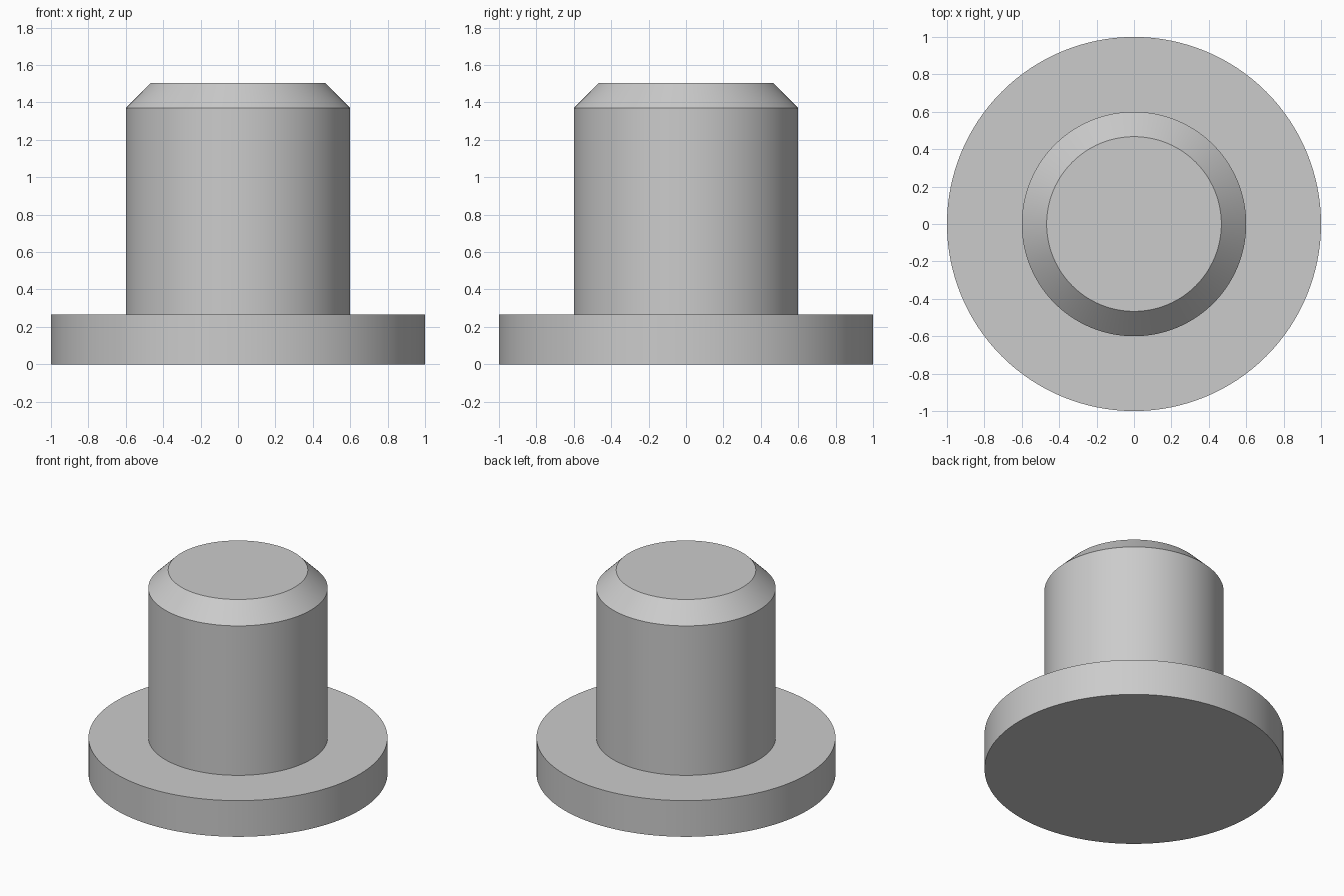
import bpy
import bmesh
import math

cube = bpy.data.objects.get("Cube")
if cube:
    bpy.data.objects.remove(cube, do_unlink=True)

# Plain grey metal
grey = bpy.data.materials.new("grey")
colour = (0.6, 0.6, 0.6, 1)
grey.use_nodes = True
grey.diffuse_color = colour
grey.node_tree.nodes["Principled BSDF"].inputs["Base Color"].default_value = colour

SEGMENTS = 128


def lathe(name, profile):
    """Revolve (radius, height) points around z, capping both ends."""
    bm = bmesh.new()
    rings = [[bm.verts.new((r * math.cos(a), r * math.sin(a), z))
              for a in (math.tau * i / SEGMENTS for i in range(SEGMENTS))]
             for r, z in profile]
    for low, high in zip(rings, rings[1:]):
        for i in range(SEGMENTS):
            j = (i + 1) % SEGMENTS
            bm.faces.new((low[i], low[j], high[j], high[i]))
    bm.faces.new(rings[0][::-1])
    bm.faces.new(rings[-1])
    mesh = bpy.data.meshes.new(name)
    bm.to_mesh(mesh)
    bm.free()
    mesh.materials.append(grey)
    obj = bpy.data.objects.new(name, mesh)
    bpy.context.collection.objects.link(obj)
    bpy.ops.object.select_all(action="DESELECT")
    obj.select_set(True)
    bpy.context.view_layer.objects.active = obj
    bpy.ops.object.shade_smooth_by_angle(angle=math.radians(30))
    return obj


# One solid turned part: wide flange, straight shaft, chamfered tip
lathe("flanged_pin", [
    (1.0, 0.0), (1.0, 0.267),        # flange
    (0.6, 0.267), (0.6, 1.37),       # shaft
    (0.467, 1.503),                  # chamfer
])
